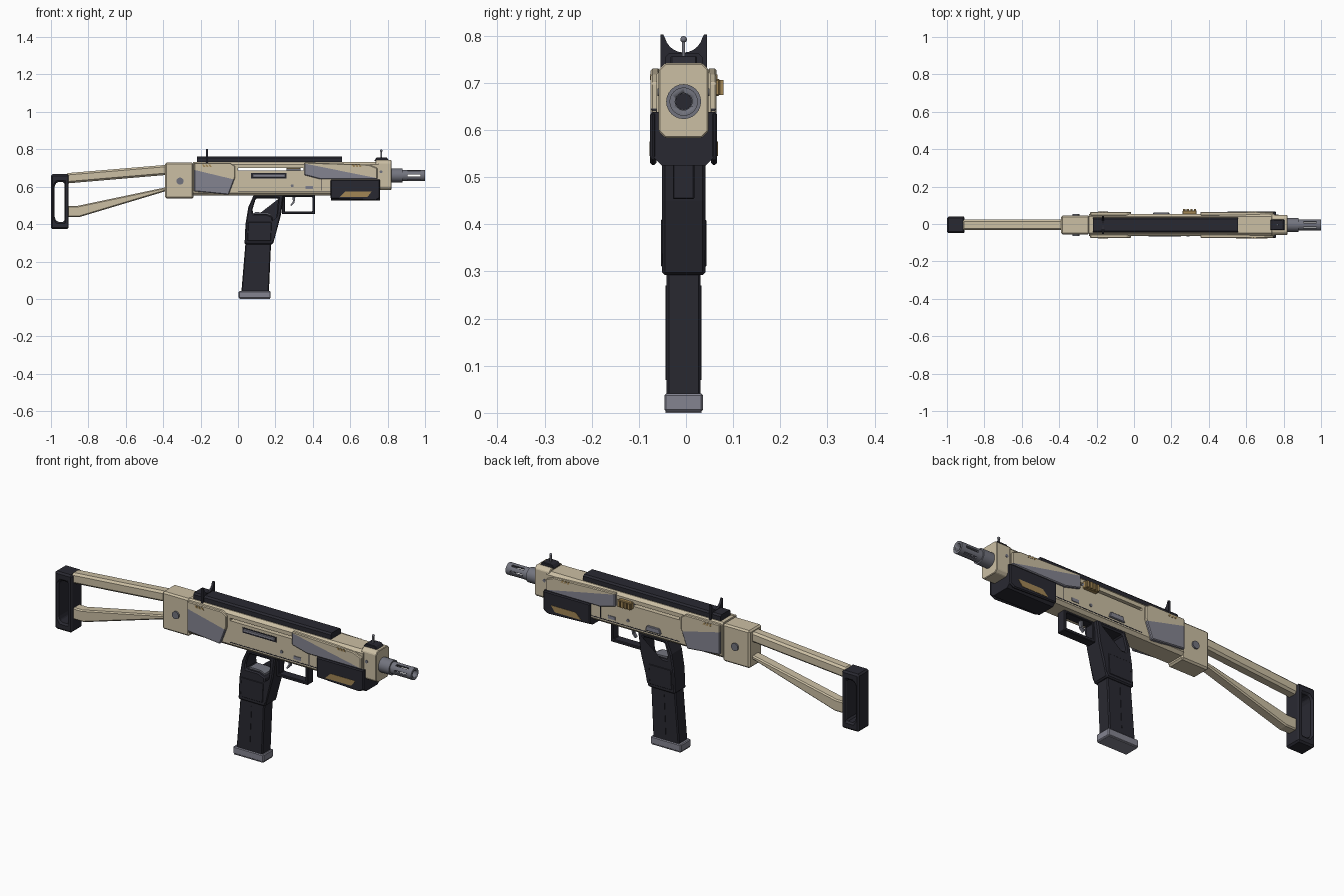
import bpy, bmesh, math
from mathutils import Vector, Matrix

cube = bpy.data.objects.get("Cube")
if cube:
    bpy.data.objects.remove(cube, do_unlink=True)

C = -0.005  # body centre line in y


def material(name, rgb):
    m = bpy.data.materials.new(name)
    m.use_nodes = True
    m.diffuse_color = (*rgb, 1)
    m.node_tree.nodes["Principled BSDF"].inputs["Base Color"].default_value = (*rgb, 1)
    return m


TAN = material("tan", (0.60, 0.52, 0.37))
SLATE = material("slate grey", (0.23, 0.23, 0.28))
METAL = material("gunmetal", (0.17, 0.175, 0.21))
BLACK = material("soft black", (0.022, 0.022, 0.031))
GOLD = material("dull gold", (0.36, 0.24, 0.09))


def finish(bm, name, mats, bevel=0):
    bmesh.ops.recalc_face_normals(bm, faces=bm.faces)
    me = bpy.data.meshes.new(name)
    bm.to_mesh(me)
    bm.free()
    ob = bpy.data.objects.new(name, me)
    bpy.context.collection.objects.link(ob)
    for m in mats:
        me.materials.append(m)
    if bevel:
        b = ob.modifiers.new("Bevel", "BEVEL")
        b.width = bevel
        b.segments = 1
        b.limit_method = "ANGLE"
    return ob


def prism(name, pts, lo, hi, mat, bevel=0, axis="y", split=None):
    """Extrude an outline along y (points are x, z) or along x (points are y, z)."""
    bm = bmesh.new()
    place = (lambda p, t: (p[0], t, p[1])) if axis == "y" else (lambda p, t: (t, p[0], p[1]))
    rings = [[bm.verts.new(place(p, t)) for p in pts] for t in (lo, hi)]
    bm.faces.new(rings[0])
    bm.faces.new(rings[1])
    for i in range(len(pts)):
        j = (i + 1) % len(pts)
        bm.faces.new((rings[0][i], rings[0][j], rings[1][j], rings[1][i]))
    mats = [mat]
    if split:  # slate below a slanted line
        a, b = (Vector((p[0], 0, p[1])) for p in split)
        up = (b - a).cross(Vector((0, 1, 0)))
        up *= 1 if up.z > 0 else -1
        bmesh.ops.bisect_plane(bm, geom=bm.verts[:] + bm.edges[:] + bm.faces[:],
                               plane_co=a, plane_no=up)
        for f in bm.faces:
            f.material_index = int((f.calc_center_median() - a).dot(up) < 0)
        mats.append(SLATE)
    return finish(bm, name, mats, bevel)


def rect(x0, x1, z0, z1):
    return [(x0, z0), (x1, z0), (x1, z1), (x0, z1)]


def box(name, x0, x1, z0, z1, half, mat, bevel=0):
    return prism(name, rect(x0, x1, z0, z1), C - half, C + half, mat, bevel)


def both(name, pts, inner, outer, mat, bevel=0, split=None):
    for s, side in ((-1, "right"), (1, "left")):
        prism(f"{name}_{side}", pts, C + s * inner, C + s * outer, mat, bevel, split=split)


def cylinder(name, centre, r, depth, mat, axis="x", sides=24):
    rot = Matrix.Rotation(math.pi / 2, 4, "Y" if axis == "x" else "X")
    bm = bmesh.new()
    bmesh.ops.create_cone(bm, cap_ends=True, segments=sides, radius1=r, radius2=r,
                          depth=depth, matrix=Matrix.Translation(centre) @ rot)
    ob = finish(bm, name, [mat])
    smooth(ob)
    return ob


def smooth(ob):
    for o in bpy.context.selected_objects:
        o.select_set(False)
    ob.select_set(True)
    bpy.context.view_layer.objects.active = ob
    bpy.ops.object.shade_smooth_by_angle(angle=math.radians(40))


def cut(ob, cutter):
    cutter.hide_render = True
    m = ob.modifiers.new("Cut", "BOOLEAN")
    m.operation = "DIFFERENCE"
    m.solver = "EXACT"
    m.object = cutter
    with bpy.context.temp_override(object=ob, active_object=ob):
        bpy.ops.object.modifier_move_to_index(modifier=m.name, index=0)
        bpy.ops.object.modifier_apply(modifier=m.name)
    bpy.data.objects.remove(cutter, do_unlink=True)


def section(half, z0, z1, c):
    """Octagonal cross-section in y, z with corner cut c."""
    return [(C + s * y, z) for s, y, z in (
        (-1, half - c, z0), (1, half - c, z0), (1, half, z0 + c), (1, half, z1 - c),
        (1, half - c, z1), (-1, half - c, z1), (-1, half, z1 - c), (-1, half, z0 + c))]


# Receiver with the cocking slot, and the front block
receiver = prism("receiver", section(0.058, 0.553, 0.732, 0.014), -0.24, 0.75, TAN, axis="x")
cut(receiver, box("slot_cutter", 0.0, 0.35, 0.686, 0.699, 0.2, BLACK))
prism("front_block", section(0.053, 0.583, 0.742, 0.014), 0.735, 0.82, TAN, 0.003, axis="x")
both("receiver_seam", rect(0.0, 0.495, 0.574, 0.578), 0.055, 0.059, BLACK)
both("receiver_joint", rect(0.443, 0.447, 0.58, 0.64), 0.055, 0.0588, BLACK)

# Two-tone side panels
both("rear_panel", [(-0.235, 0.727), (-0.04, 0.727), (-0.015, 0.71), (-0.015, 0.65),
                    (-0.05, 0.557), (-0.235, 0.575)], 0.05, 0.07, TAN, 0.004,
     split=((-0.235, 0.69), (-0.015, 0.637)))
both("front_panel", [(0.355, 0.73), (0.70, 0.718), (0.745, 0.70), (0.745, 0.64),
                     (0.44, 0.64), (0.355, 0.662)], 0.05, 0.07, TAN, 0.004,
     split=((0.355, 0.724), (0.745, 0.645)))
for n, x in enumerate((-0.165, 0.635)):
    for k in (-1, 0, 1):
        u = x + k * 0.017
        both(f"panel_mark_{n}_{k + 1}", [(u - 0.010, 0.718), (u, 0.718), (u + 0.008, 0.706),
                                         (u - 0.002, 0.706)], 0.066, 0.0715, GOLD)

# Side details
ejection = rect(0.07, 0.26, 0.645, 0.672)
prism("ejection_frame", ejection, C - 0.055, C - 0.0595, BLACK)
prism("ejection_cover", rect(0.077, 0.253, 0.650, 0.667), C - 0.055, C - 0.063, SLATE, 0.003)
prism("left_latch", [(0.10, 0.585), (0.19, 0.585), (0.18, 0.612), (0.11, 0.612)],
      C + 0.055, C + 0.066, SLATE, 0.003)
both("selector", rect(0.36, 0.40, 0.588, 0.604), 0.055, 0.061, SLATE)
for x, z, r, reach in ((-0.31, 0.63, 0.019, 0.058), (0.29, 0.605, 0.008, 0.061),
                       (0.765, 0.68, 0.008, 0.055)):
    cylinder("cross_pin", (x, C, z), r, reach * 2, METAL, axis="y", sides=16)

# Cocking handle with grip ribs
prism("cocking_stem", rect(0.26, 0.335, 0.687, 0.698), 0.0, 0.06, METAL)
prism("cocking_handle", rect(0.26, 0.335, 0.672, 0.708), 0.05, 0.072, GOLD, 0.003)
for i in range(4):
    x = 0.263 + i * 0.019
    prism("cocking_rib", rect(x, x + 0.012, 0.674, 0.706), 0.07, 0.079, GOLD)

# Top rail and sights
prism("top_rail", section(0.04, 0.72, 0.762, 0.008), -0.22, 0.555, BLACK, axis="x")
arc = [(C + 0.041 * math.cos(a), 0.806 - 0.042 * math.sin(a))
       for a in (math.pi * k / 12 for k in range(1, 12))]
prism("rear_sight", [(C - 0.049, 0.72), (C + 0.049, 0.72), (C + 0.049, 0.802), (C + 0.043, 0.802)]
      + arc + [(C - 0.043, 0.802), (C - 0.049, 0.802)], -0.172, -0.16, BLACK, axis="x")
prism("front_sight_base", [(0.728, 0.738), (0.808, 0.738), (0.795, 0.757), (0.742, 0.757)],
      C - 0.028, C + 0.028, BLACK, 0.003)
box("front_sight_post", 0.762, 0.770, 0.75, 0.79, 0.003, METAL)
bm = bmesh.new()
bmesh.ops.create_uvsphere(bm, u_segments=12, v_segments=8, radius=0.007,
                          matrix=Matrix.Translation((0.766, C, 0.792)))
smooth(finish(bm, "front_sight_bead", [METAL]))

# Barrel and slotted muzzle
cylinder("barrel_collar", (0.845, C, 0.66), 0.037, 0.07, METAL)
muzzle = cylinder("muzzle", (0.93, C, 0.66), 0.03, 0.14, METAL)
cut(muzzle, cylinder("bore_cutter", (0.96, C, 0.66), 0.018, 0.14, BLACK))
for k in range(3):
    slot = box("muzzle_slot_cutter", 0.905, 0.975, -0.005, 0.005, 0.06, BLACK)
    slot.data.transform(Matrix.Translation((0, C, 0.66)) @ Matrix.Rotation(k * math.pi / 3, 4, "X")
                        @ Matrix.Translation((0, -C, 0)))
    cut(muzzle, slot)
cylinder("bore_floor", (0.891, C, 0.66), 0.0175, 0.006, BLACK)

# Handguard with flared side plates and inlays
prism("handguard", [(C - 0.047, 0.525), (C + 0.047, 0.525), (C + 0.064, 0.542), (C + 0.064, 0.638),
                    (C - 0.064, 0.638), (C - 0.064, 0.542)], 0.497, 0.758, BLACK, axis="x")
both("handguard_plate", [(0.495, 0.535), (0.735, 0.525), (0.76, 0.54), (0.76, 0.638), (0.495, 0.638)],
     0.058, 0.071, BLACK, 0.005)
both("handguard_inlay", [(0.545, 0.545), (0.575, 0.575), (0.715, 0.575), (0.692, 0.545)],
     0.065, 0.0725, GOLD)

# Grip with opening, trigger guard and trigger
grip = prism("grip", [(0.085, 0.558), (0.245, 0.558), (0.23, 0.45), (0.187, 0.292), (0.035, 0.292),
                      (0.04, 0.40), (0.055, 0.49)], C - 0.046, C + 0.046, BLACK, 0.006)
cut(grip, prism("grip_cutter", [(0.095, 0.537), (0.215, 0.537), (0.208, 0.46), (0.192, 0.36),
                                (0.185, 0.44), (0.15, 0.455), (0.08, 0.455), (0.078, 0.48)],
                -0.2, 0.2, BLACK))
both("grip_panel", [(0.05, 0.31), (0.175, 0.31), (0.18, 0.41), (0.055, 0.41)], 0.04, 0.048, BLACK, 0.002)
prism("magazine_top", [(0.075, 0.44), (0.18, 0.43), (0.175, 0.452), (0.155, 0.462), (0.09, 0.464)],
      C - 0.03, C + 0.03, METAL)
guard = box("trigger_guard", 0.235, 0.412, 0.453, 0.556, 0.023, BLACK, 0.003)
cut(guard, box("guard_cutter", 0.25, 0.397, 0.468, 0.545, 0.2, BLACK))
prism("trigger", [(0.292, 0.556), (0.308, 0.556), (0.302, 0.515), (0.285, 0.497), (0.281, 0.502),
                  (0.293, 0.52)], C - 0.008, C + 0.008, METAL)

# Magazine and base plate
prism("magazine", [(0.04, 0.30), (0.177, 0.30), (0.165, 0.035), (0.018, 0.035)],
      C - 0.036, C + 0.036, BLACK, 0.005)
both("magazine_rib", [(0.10, 0.27), (0.106, 0.27), (0.097, 0.07), (0.091, 0.07)], 0.03, 0.038, BLACK)
box("magazine_base", 0.004, 0.175, 0.003, 0.041, 0.041, SLATE, 0.004)
box("magazine_foot", 0.008, 0.171, 0.0, 0.01, 0.038, SLATE)

# Folding stock: hinge block, struts and butt
box("stock_hinge", -0.39, -0.237, 0.537, 0.728, 0.05, TAN, 0.008)
prism("upper_strut", [(-0.92, 0.617), (-0.38, 0.663), (-0.38, 0.717), (-0.92, 0.672)],
      C - 0.028, C + 0.028, TAN, 0.01)
prism("lower_strut", [(-0.92, 0.437), (-0.85, 0.437), (-0.38, 0.578), (-0.38, 0.598),
                      (-0.86, 0.497), (-0.92, 0.497)], C - 0.026, C + 0.026, TAN, 0.006)
butt = box("butt_frame", -1.0, -0.905, 0.373, 0.667, 0.044, BLACK, 0.008)
cut(butt, prism("butt_cutter", [(-0.98, 0.43), (-0.967, 0.412), (-0.928, 0.412), (-0.928, 0.625),
                                (-0.967, 0.625), (-0.98, 0.608)], -0.2, 0.2, BLACK))
